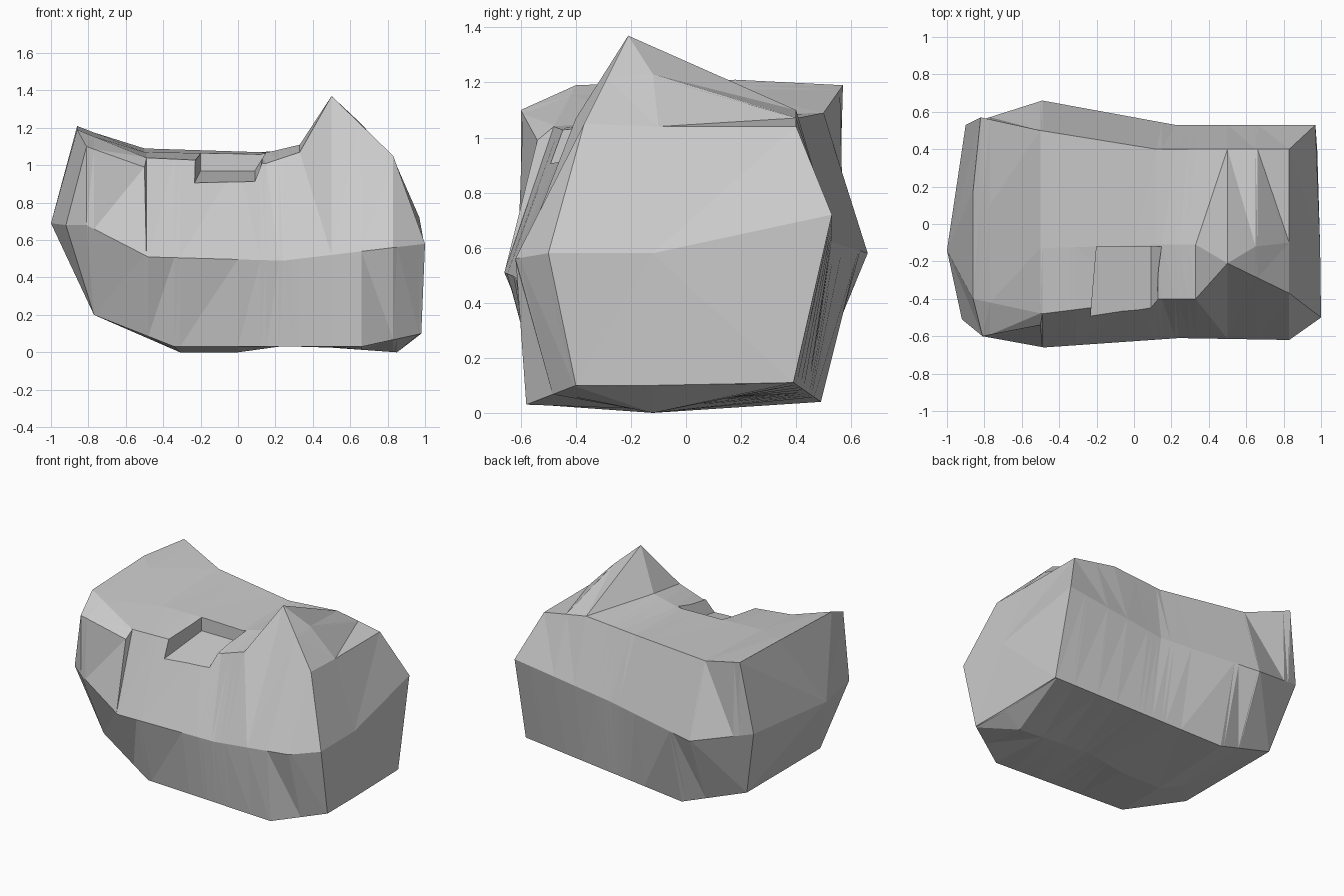
import bpy, bmesh
from mathutils import Vector

if "Cube" in bpy.data.objects:
    bpy.data.objects.remove(bpy.data.objects["Cube"])

# Ridge lines of the boulder, each running left to right
peak = (.5, -.21, 1.37)
front_mid = [(-.92, -.51, .68), (-.81, -.6, .68), (-.48, -.66, .51),
             (.24, -.61, .49), (.83, -.62, .56), (1, -.5, .58)]
front_top = [(-.86, -.4, 1.19), (-.49, -.48, 1.04), (.15, -.4, 1.01),
             (.33, -.4, 1.07), peak, (.83, -.37, 1.05)]
# The lip follows the top edge but is chipped away at the left
chipped_lip = [(-.81, -.6, 1.1), (-.5, -.54, .99)] + front_top[1:]
top_mid = [(-.86, .18, 1.21), (-.5, -.13, 1.07), (.12, -.11, 1.06),
           (.33, -.11, 1.11), peak, (.65, -.12, 1.23), (.83, -.1, 1.04)]
back_top = [(-.82, .57, 1.19), (-.5, .5, 1.09), (.12, .4, 1.07), (.5, .4, 1.1), (.83, .4, 1.04)]
back_mid = [(-.9, .53, .69), (-.49, .66, .58), (.22, .53, .62), (.97, .53, .72)]
back_bottom = [(-.77, .42, .2), (-.31, .49, .04), (.98, .39, .11)]
under_mid = [(x, -.12, z) for x, z in ((-.77, .2), (-.31, 0), (0, 0), (.29, .04), (.85, 0), (.98, .1))]
front_bottom = [(-.77, -.4, .2), (-.34, -.52, .03), (.66, -.58, .03), (.98, -.4, .1)]
ridges = [front_mid, chipped_lip, front_top, top_mid, back_top,
          back_mid, back_bottom, under_mid, front_bottom]
left_tip, right_tip = (-1, -.14, .69), (.995, -.12, .58)


def sample(path, x):
    """Point of a ridge at x, held at the ridge's own ends."""
    x = min(max(x, path[0][0]), path[-1][0])
    for a, b in zip(path, path[1:]):
        if x <= b[0]:
            return Vector(a).lerp(Vector(b), (x - a[0]) / (b[0] - a[0]))


def add_object(name, bm):
    bmesh.ops.recalc_face_normals(bm, faces=bm.faces)
    mesh = bpy.data.meshes.new(name)
    bm.to_mesh(mesh)
    bm.free()
    obj = bpy.data.objects.new(name, mesh)
    bpy.context.collection.objects.link(obj)
    return obj


# Boulder body: skin between ridges, pointed end caps
columns = sorted({p[0] for path in ridges for p in path})
bm = bmesh.new()
rings = [[bm.verts.new(sample(path, x)) for path in ridges] for x in columns]
n = len(ridges)
for r0, r1 in zip(rings, rings[1:]):
    for i in range(n):
        j = (i + 1) % n
        bm.faces.new((r0[i], r0[j], r1[j], r1[i]))
for ring, tip in ((rings[0], left_tip), (rings[-1], right_tip)):
    v = bm.verts.new(tip)
    for i in range(n):
        bm.faces.new((ring[i], ring[(i + 1) % n], v))
bmesh.ops.remove_doubles(bm, verts=bm.verts, dist=.0005)
bmesh.ops.dissolve_degenerate(bm, edges=bm.edges, dist=.0005)
bmesh.ops.triangulate(bm, faces=bm.faces)
boulder = add_object("boulder", bm)

# Notch cutter: a cube with a sloping floor and a flared right wall
bm = bmesh.new()
bmesh.ops.create_cube(bm, size=1)
for v in bm.verts:
    right, back, top = (c > 0 for c in v.co)
    v.co.y = -.12 if back else -.7
    v.co.z = 1.2 if top else (.97 if back else .87)
    v.co.x = (.23 if top else .09) if right else (-.2 if back else -.25)
cutter = add_object("notch_cutter", bm)
cutter.hide_render = True
cutter.display_type = 'WIRE'

cut = boulder.modifiers.new("notch", 'BOOLEAN')
cut.operation = 'DIFFERENCE'
cut.solver = 'EXACT'
cut.object = cutter
